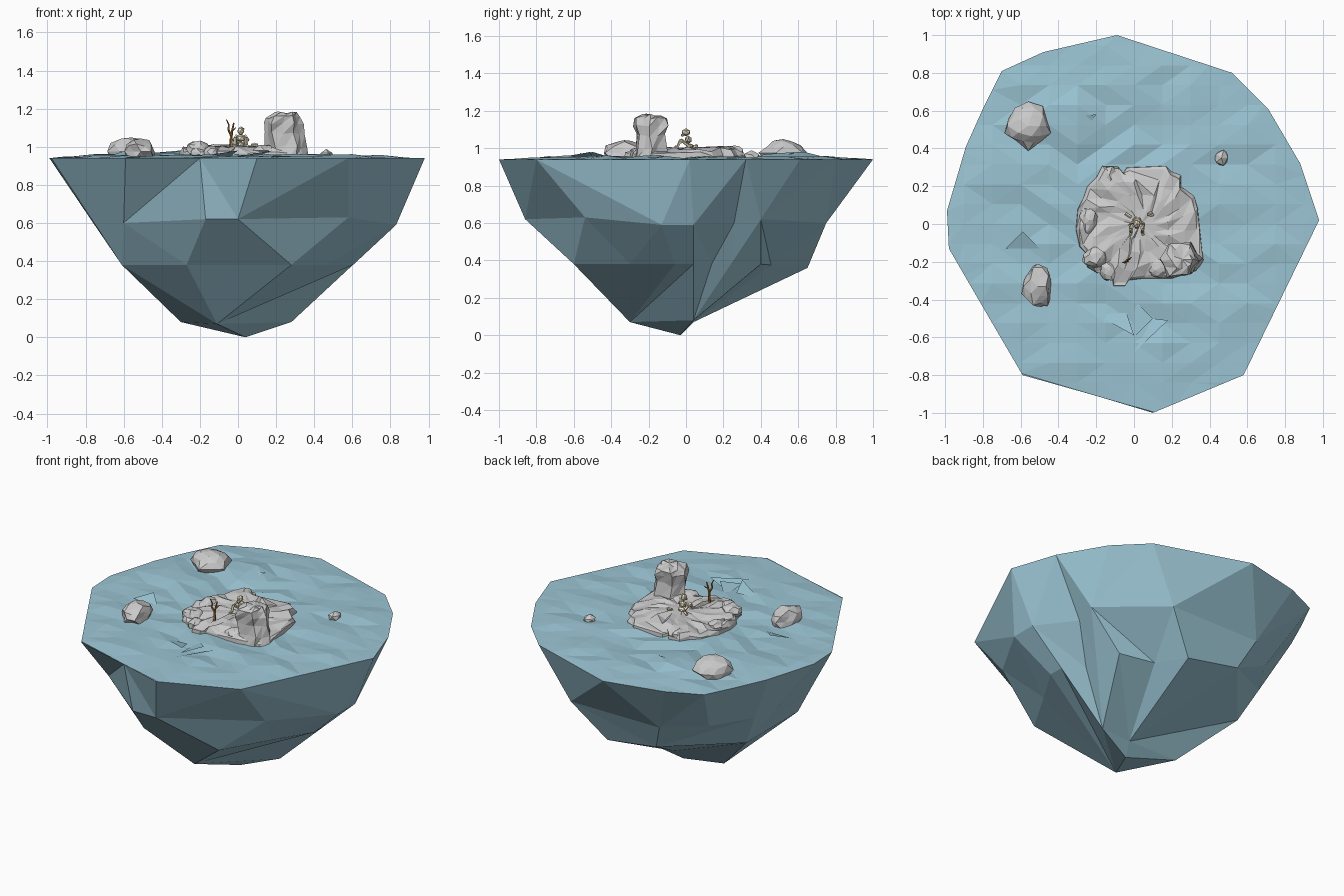
import bpy, bmesh, math, random
from mathutils import Vector, Matrix

if "Cube" in bpy.data.objects:
    bpy.data.objects.remove(bpy.data.objects["Cube"])

random.seed(4)
LEVEL = 0.94


def jit(a):
    return random.uniform(-a, a)


def material(name, color):
    m = bpy.data.materials.new(name)
    m.diffuse_color = color
    m.use_nodes = True
    m.node_tree.nodes["Principled BSDF"].inputs["Base Color"].default_value = m.diffuse_color
    return m


WATER = material("water", (0.33, 0.56, 0.66, 0.85))
WOOD = material("wood", (0.36, 0.18, 0.05, 1))
BONE = material("bone", (0.85, 0.77, 0.56, 1))


def finish(name, bm, mat=None, fix=True):
    if fix:
        bmesh.ops.recalc_face_normals(bm, faces=bm.faces)
    me = bpy.data.meshes.new(name)
    bm.to_mesh(me)
    bm.free()
    ob = bpy.data.objects.new(name, me)
    bpy.context.collection.objects.link(ob)
    if mat:
        me.materials.append(mat)
    return ob


def loft(name, rings):
    """Bridge rings of equal count and cap both ends."""
    bm = bmesh.new()
    rows = [[bm.verts.new(p) for p in r] for r in rings]
    n = len(rows[0])
    for a, b in zip(rows, rows[1:]):
        for i in range(n):
            j = (i + 1) % n
            bm.faces.new((a[i], a[j], b[j]))
            bm.faces.new((a[i], b[j], b[i]))
    bm.faces.new(rows[0])
    c = bm.verts.new(sum((v.co for v in rows[-1]), Vector()) / n)
    for i in range(n):
        bm.faces.new((rows[-1][i], rows[-1][(i + 1) % n], c))
    return finish(name, bm)


def zip_rings(bm, a, b, c=(0.05, 0.0)):
    """Triangulate between two rings of unequal count, walking by angle."""
    ang = lambda v: math.atan2(v.co.y - c[1], v.co.x - c[0])
    a, b = sorted(a, key=ang), sorted(b, key=ang)
    nxt = lambda r, i: ang(r[(i + 1) % len(r)]) + (2 * math.pi if i + 1 >= len(r) else 0)
    i = j = 0
    while i < len(a) or j < len(b):
        p, q = a[i % len(a)], b[j % len(b)]
        if j >= len(b) or (i < len(a) and nxt(a, i) <= nxt(b, j)):
            i += 1
            bm.faces.new((p, a[i % len(a)], q))
        else:
            j += 1
            bm.faces.new((p, b[j % len(b)], q))


# Faceted underside of the water block, with a fan-shaped notch at back right
RIM = [(-.09, 1.0), (.52, .80), (.71, .61), (.88, .32), (.98, .02), (.58, -.80),
       (.10, -1.0), (-.20, -.91), (-.59, -.80), (-.80, -.44), (-.98, -.13), (-.99, .07),
       (-.89, .41), (-.80, .61), (-.70, .81), (-.48, .91)]
MID = [(-.17, -.86, .62), (0, -.86, .62), (.58, -.54, .63), (.83, -.13, .59),
       (.83, .04, .59), (.643, .257, .60), (.67, .40, .62), (.32, .75, .60),
       (-.33, .75, .60), (-.56, .56, .60), (-.72, .31, .60), (-.76, .17, .60),
       (-.755, -.23, .60), (-.6, -.5, .60)]
LOW = [(-.27, -.6, .38), (.28, -.6, .38), (.457, -.3, .38), (.604, -.06, .38),
       (.603, .04, .38), (.49, .137, .38), (.495, .24, .38), (.45, .40, .38),
       (.22, .455, .375), (.12, .65, .36), (-.25, .67, .42), (-.61, .24, .38),
       (-.61, -.3, .38)]
BOTTOM = [(-.30, .03, .08), (-.11, -.30, .07), (.28, .04, .08), (.07, .04, .07)]
bm = bmesh.new()
rings = [[bm.verts.new(p) for p in r]
         for r in ([(x, y, LEVEL) for x, y in RIM], MID, LOW, BOTTOM)]
for a, b in zip(rings, rings[1:]):
    zip_rings(bm, a, b)
tip = bm.verts.new((.04, -.03, 0))
for i in range(4):
    bm.faces.new((rings[3][i], rings[3][(i + 1) % 4], tip))
finish("water_body", bm, WATER)

# Rippled surface: a grid clipped to the rim, then lifted inside
bm = bmesh.new()
bmesh.ops.create_grid(bm, x_segments=14, y_segments=20, size=1.05)
for v in bm.verts:
    v.co.z = LEVEL
sides = []
for p, q in zip(RIM, RIM[1:] + RIM[:1]):
    p, d = Vector((*p, LEVEL)), Vector(q) - Vector(p)
    sides.append((p, Vector((-d.y, d.x, 0)).normalized()))
    bmesh.ops.bisect_plane(bm, geom=bm.verts[:] + bm.edges[:] + bm.faces[:], plane_co=p,
                           plane_no=sides[-1][1], clear_outer=True)
for v in bm.verts:
    inside = min(1, max(0, min((p - v.co).dot(no) for p, no in sides)) / .15)
    crest = 0.03 * math.exp(-((v.co.x + .33) ** 2 + (v.co.y - .57) ** 2) / .015)
    v.co.z += inside * (random.uniform(0, 0.022) + crest)
bmesh.ops.triangulate(bm, faces=bm.faces)
# small pointed wavelets
for w in ([(-.2, -.48), (0, -.59), (-.04, -.47)], [(0, -.40), (.1, -.5), (0, -.6)],
          [(.1, -.5), (.18, -.51), (0, -.68)], [(-.42, .56), (-.2, .58), (-.25, .51)],
          [(-.68, -.13), (-.59, -.04), (-.5, -.13)]):
    bm.faces.new([bm.verts.new((x, y, .95 + .03 * (k == 1))) for k, (x, y) in enumerate(w)])
finish("water_surface", bm, WATER)

# Island plateau lofted inward from its ragged coastline to a plain circle
COAST = [(-.30, .08), (-.27, .14), (-.25, .20), (-.20, .25), (-.17, .31), (-.09, .31),
         (-.06, .27), (-.04, .30), (.17, .31), (.20, .28), (.25, .26), (.25, .20),
         (.32, .15), (.34, .08), (.35, -.03), (.37, -.19), (.33, -.25), (.20, -.29),
         (.05, -.29), (-.03, -.30), (-.05, -.33), (-.11, -.33), (-.12, -.27),
         (-.20, -.26), (-.25, -.23), (-.25, -.16), (-.29, -.12), (-.31, -.03)]
START = math.pi - .2
rows = []
for s, z, n in [(1, .92, 0), (.99, .968, .012), (.94, .988, .016), (.74, .996, .016),
                (.5, .998, .012), (.25, 1.0, .006)]:
    row = []
    for i, (x, y) in enumerate(COAST):
        t = START - i * math.tau / len(COAST)
        rim = Vector((x, y))
        even = Vector((.03 + .32 * math.cos(t), .32 * math.sin(t)))
        mix = min(1, (1 - s) * 1.6)
        pos = Vector((.03, 0)).lerp(rim.lerp(even, mix), s)
        a = .012 if s < .9 else 0
        row.append((pos.x + jit(a), pos.y + jit(a), z + jit(n)))
    rows.append(row)
loft("island_plateau", rows)

# Rock tower on the island
RADII = [1.05, .88, 1.12, .92, 1.12, .88, 1.05, .9, 1.14, .88, 1.0, .9]
loft("rock_tower", [
    [(cx + rx * r * math.cos(k * math.tau / 12) + jit(.009),
      -.188 + ry * r * math.sin(k * math.tau / 12) + jit(.009), z + jit(n))
     for k, r in enumerate(RADII)]
    for cx, rx, ry, z, n in [(.25, .118, .096, .93, 0), (.25, .108, .085, 1.0, .012),
                             (.243, .1, .072, 1.07, .012), (.238, .1, .09, 1.125, .012),
                             (.24, .09, .085, 1.155, .01), (.255, .055, .05, 1.176, .01)]])


def rock(name, center, size, sub=2, rough=0.15):
    bm = bmesh.new()
    bmesh.ops.create_icosphere(bm, subdivisions=sub, radius=1)
    for v in bm.verts:
        v.co *= 1 + jit(rough)
        v.co = Vector(center) + v.co * Vector(size)
    finish(name, bm)


rock("rock_back_left", (-.56, .52, .975), (.12, .118, .078), 2, .16)
rock("rock_front_left", (-.51, -.33, .975), (.078, .108, .065), 2, .18)
rock("rock_right", (.463, .35, .955), (.042, .048, .03), 1)
for k, (c, s) in enumerate([((-.21, -.18, .99), (.06, .055, .042)),
                            ((-.13, -.25, .975), (.05, .05, .03)),
                            ((-.24, .02, .985), (.045, .07, .025)),
                            ((-.13, .26, .975), (.045, .045, .035)),
                            ((.14, -.23, .98), (.06, .05, .03))]):
    rock(f"boulder_{k + 1}", c, s, 2, .2)


def sticks(bm, pts, r1, r2, seg=5):
    """A tapering chain of short cones through the points."""
    k = len(pts) - 1
    for i in range(k):
        p, q = Vector(pts[i]), Vector(pts[i + 1])
        turn = (q - p).to_track_quat('Z', 'Y').to_matrix().to_4x4()
        bmesh.ops.create_cone(bm, cap_ends=True, segments=seg, radius1=r1 + (r2 - r1) * i / k,
                              radius2=r1 + (r2 - r1) * (i + 1) / k, depth=(q - p).length,
                              matrix=Matrix.Translation((p + q) / 2) @ turn)


def blob(bm, c, s):
    m = Matrix.Translation(c) @ Matrix.Diagonal((*s, 1))
    bmesh.ops.create_icosphere(bm, subdivisions=1, radius=1, matrix=m)


# Bare dead tree
bm = bmesh.new()
sticks(bm, [(-.035, -.195, .98), (-.037, -.193, 1.04), (-.032, -.19, 1.08),
            (-.022, -.185, 1.125)], .01, .004)
sticks(bm, [(-.036, -.193, 1.06), (-.05, -.205, 1.09), (-.048, -.2, 1.115),
            (-.06, -.205, 1.142)], .007, .003)
sticks(bm, [(-.033, -.19, 1.08), (-.012, -.175, 1.1)], .005, .002)
finish("dead_tree", bm, WOOD, False)

# Seated skeleton with a loose bone beside it
bm = bmesh.new()
blob(bm, (.015, .0, 1.085), (.021, .024, .022))
blob(bm, (.015, -.018, 1.07), (.013, .011, .009))
blob(bm, (.015, .02, 1.012), (.027, .02, .014))
blob(bm, (.015, .012, 1.045), (.026, .021, .022))
for s in (-1, 1):
    sticks(bm, [(.015 + .02 * s, .01, 1.06), (.015 + .038 * s, .0, 1.036),
                (.015 + .034 * s, -.03, 1.03)], .008, .006)
    sticks(bm, [(.015 + .015 * s, .015, 1.012), (.015 + .03 * s, -.028, 1.045),
                (.015 + .03 * s, -.045, 1.006), (.015 + .034 * s, -.06, 1.006)], .009, .007)
sticks(bm, [(-.015, .035, 1.008), (-.045, .055, 1.008)], .008, .008)
finish("skeleton", bm, BONE, False)
bm = bmesh.new()
sticks(bm, [(.07, .05, 1.01), (.105, .045, 1.01)], .008, .007)
blob(bm, (.088, .055, 1.01), (.014, .012, .012))
finish("loose_bone", bm, BONE, False)
